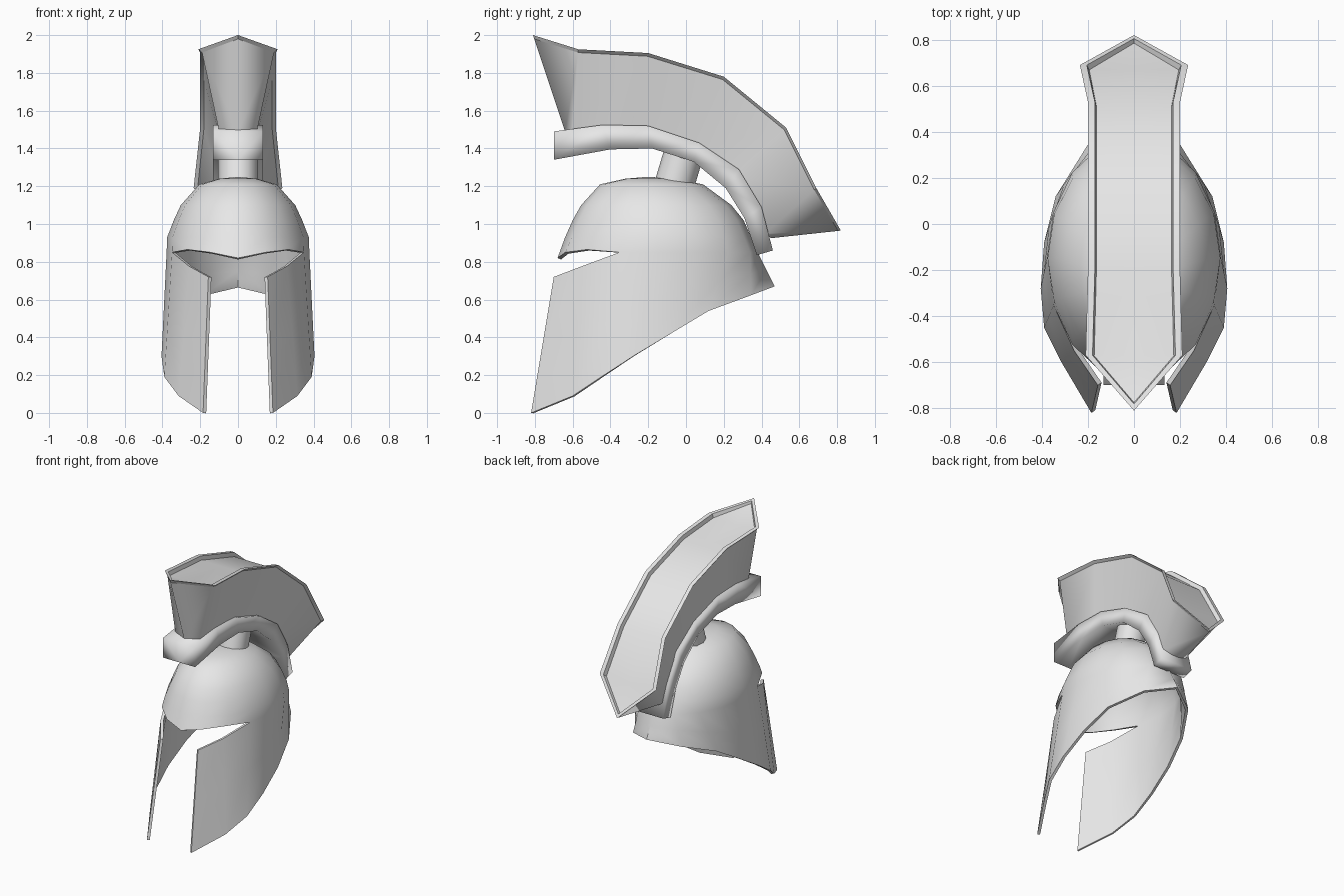
import bpy
import bmesh
from math import sin, cos, radians
from mathutils import Vector

cube = bpy.data.objects.get("Cube")
if cube:
    bpy.data.objects.remove(cube)

steel = bpy.data.materials.new("light_grey_metal")
steel.use_nodes = True
grey = (0.8, 0.8, 0.8, 1)
steel.diffuse_color = grey
steel.node_tree.nodes["Principled BSDF"].inputs["Base Color"].default_value = grey


def finish(ob, angle):
    """Apply modifiers, then shade smooth while keeping edges above the angle sharp."""
    ob.data.materials.append(steel)
    bpy.ops.object.select_all(action='DESELECT')
    ob.select_set(True)
    bpy.context.view_layer.objects.active = ob
    bpy.ops.object.convert(target='MESH')
    bpy.ops.object.shade_smooth_by_angle(angle=radians(angle))


def half_loft(name, grids, angle, caps=False, thickness=0):
    """Skin grids of columns on the +x side and mirror them across x = 0."""
    bm = bmesh.new()
    for columns in grids:
        g = [[bm.verts.new(p) for p in col] for col in columns]
        for a, b in zip(g, g[1:]):
            for i in range(len(a) - 1):
                bm.faces.new((a[i], b[i], b[i + 1], a[i + 1]))
        if caps:
            bm.faces.new(g[0])
            bm.faces.new(g[-1][::-1])
    bmesh.ops.remove_doubles(bm, verts=bm.verts, dist=0.0005)
    mesh = bpy.data.meshes.new(name)
    bm.to_mesh(mesh)
    bm.free()
    ob = bpy.data.objects.new(name, mesh)
    bpy.context.collection.objects.link(ob)
    mirror = ob.modifiers.new("mirror", 'MIRROR')
    mirror.use_clip = True
    if thickness:
        solid = ob.modifiers.new("thickness", 'SOLIDIFY')
        solid.thickness = thickness
        solid.offset = -1
    finish(ob, angle)


# Helmet dome: elliptical rings given as z, front y, back y, half width
rings = [(0.85, -0.68, 0.38, 0.378), (0.93, -0.64, 0.345, 0.375),
         (1.02, -0.6, 0.305, 0.34), (1.1, -0.555, 0.24, 0.303),
         (1.21, -0.455, 0.09, 0.205), (1.24, -0.32, -0.06, 0.1),
         (1.25, -0.2, -0.2, 0)]
brow = {0: 0.82, 1: 0.85, 2: 0.865}
dome = []
for i in range(9):
    t = radians(22.5 * i)
    col = [Vector((w * sin(t), (f + b) / 2 - (b - f) / 2 * cos(t), z))
           for z, f, b, w in rings]
    col[0].z = brow.get(i, col[0].z)
    dome.append(col)

# Cheek and neck guard: hem points from the front edge to the back
hem = [(0.185, -0.82, 0), (0.315, -0.6, 0.09), (0.39, -0.45, 0.19),
       (0.405, -0.28, 0.3), (0.39, -0.08, 0.42), (0.34, 0.12, 0.54),
       (0.2, 0.345, 0.623), (0, 0.47, 0.67)]
slit = [Vector((0.157, -0.7, 0.72)), Vector((0.26, -0.55, 0.777))]
upper = slit + [col[0] for col in dome[3:]]
guard = [[Vector(h), Vector(h).lerp(u, 0.5), u] for h, u in zip(hem, upper)]
half_loft("helmet_shell", [dome, guard], 60, thickness=0.02)

# Crest holder: curved box given as top and bottom points in y, z
top = [(-0.7, 1.49), (-0.44, 1.525), (-0.2, 1.52), (0.07, 1.43),
       (0.28, 1.29), (0.4, 1.09), (0.46, 0.86)]
bottom = [(-0.7, 1.34), (-0.4, 1.395), (-0.18, 1.4), (0.04, 1.33),
          (0.21, 1.19), (0.31, 1.03), (0.375, 0.835)]
W = 0.133
holder = [[(0, *b), (W, *b), (W, *t), (0, *t)] for t, b in zip(top, bottom)]
half_loft("crest_holder", [holder], 100, caps=True)

# Crest: rim and base points from the front tip, along one side, to the back tip
stations = [((0, -0.81, 2), (0, -0.64, 1.49)),
            ((0.21, -0.57, 1.925), (0.1, -0.6, 1.49)),
            ((0.2, -0.2, 1.905), (0.1, -0.3, 1.48)),
            ((0.2, 0.2, 1.78), (0.1, 0.04, 1.4)),
            ((0.2, 0.53, 1.51), (0.1, 0.25, 1.25)),
            ((0.235, 0.69, 1.19), (0.1, 0.42, 0.95)),
            ((0, 0.82, 0.965), (0, 0.45, 0.925))]
walls, rims = [], []
for i, (r, b) in enumerate(stations):
    rim, base = Vector(r), Vector(b)
    tip = rim.x == 0
    # Tips are inset towards the neighbouring station, sides towards the middle
    near = Vector(stations[min(max(i, 1), 5)][0])
    inward = (Vector((0, near.y, near.z)) - rim).normalized()
    under = rim.lerp(base, 0.04) + inward * (0 if tip else 0.015)
    lip = rim + inward * 0.03
    panel = lip + (base - rim).normalized() * (0.02 if tip else 0.03)
    centre = panel if tip else Vector((0, panel.y, panel.z))
    walls.append([base, under])
    rims.append([under, rim, lip, panel, centre])
half_loft("crest_walls", [walls], 120)
half_loft("crest_top", [rims], 30)

# Tilted post joining the dome and the crest holder
low, high = Vector((0, -0.085, 1.13)), Vector((0, 0.005, 1.43))
axis = high - low
bpy.ops.mesh.primitive_cylinder_add(vertices=12, radius=0.105, depth=axis.length,
                                    location=(low + high) / 2,
                                    rotation=axis.to_track_quat('Z', 'X').to_euler())
post = bpy.context.object
post.name = "crest_post"
finish(post, 40)
